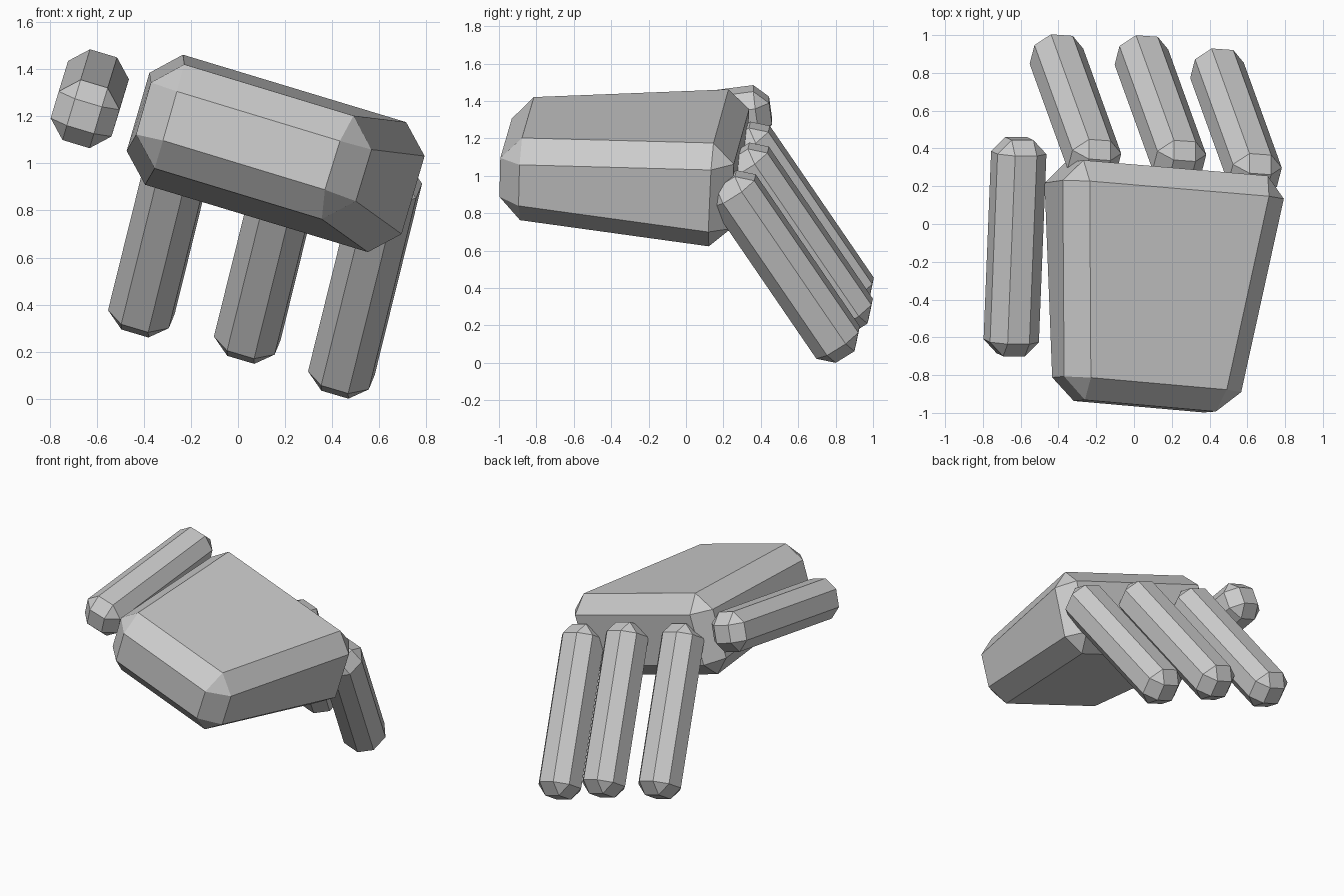
import bpy, bmesh
from mathutils import Vector

if "Cube" in bpy.data.objects:
    bpy.data.objects.remove(bpy.data.objects["Cube"])

ACROSS = Vector((0.953, -0.06, -0.295)).normalized()  # sideways axis of the hand


def block(name, corners, bevel):
    """Six-sided block from 8 corners (bottom loop, then top loop), chamfered."""
    bm = bmesh.new()
    v = [bm.verts.new(c) for c in corners]
    for f in [(3, 2, 1, 0), (4, 5, 6, 7), (0, 1, 5, 4),
              (1, 2, 6, 5), (2, 3, 7, 6), (3, 0, 4, 7)]:
        bm.faces.new([v[i] for i in f])
    bmesh.ops.recalc_face_normals(bm, faces=bm.faces)
    me = bpy.data.meshes.new(name)
    bm.to_mesh(me)
    bm.free()
    ob = bpy.data.objects.new(name, me)
    bpy.context.collection.objects.link(ob)
    mod = ob.modifiers.new("chamfer", 'BEVEL')
    mod.width = bevel
    mod.segments = 1
    mod.limit_method = 'NONE'
    return ob


def digit(name, centre, axis, length=1.155, width=0.27, bevel=0.075):
    """Chamfered bar along an axis, turned to match the hand."""
    c, w = Vector(centre), Vector(axis).normalized()
    u = (ACROSS - w * ACROSS.dot(w)).normalized()
    n = w.cross(u)
    h = width / 2
    corners = [c + u * h * a + n * h * b + w * length / 2 * s
               for s in (-1, 1)
               for a, b in ((-1, -1), (1, -1), (1, 1), (-1, 1))]
    return block(name, corners, bevel)


# Palm: wedge widening toward the fingers
block("palm", [
    (-0.46, -0.93, 1.02), (0.445, -1.01, 0.745), (0.685, 0.226, 0.574), (-0.51, 0.327, 0.935),
    (-0.338, -0.919, 1.45), (0.577, -1.0, 1.172), (0.85, 0.251, 1.139), (-0.345, 0.352, 1.50),
], 0.115)

# Three fingers hanging down from the knuckle edge
for i, c in enumerate([(-0.31, 0.61, 0.775), (0.14, 0.605, 0.663), (0.54, 0.535, 0.515)]):
    digit(f"finger_{i + 1}", c, (-0.2, 0.553, -0.808))

# Thumb beside the palm
digit("thumb", (-0.63, -0.12, 1.275), (0.04, 1.0, 0.13))
